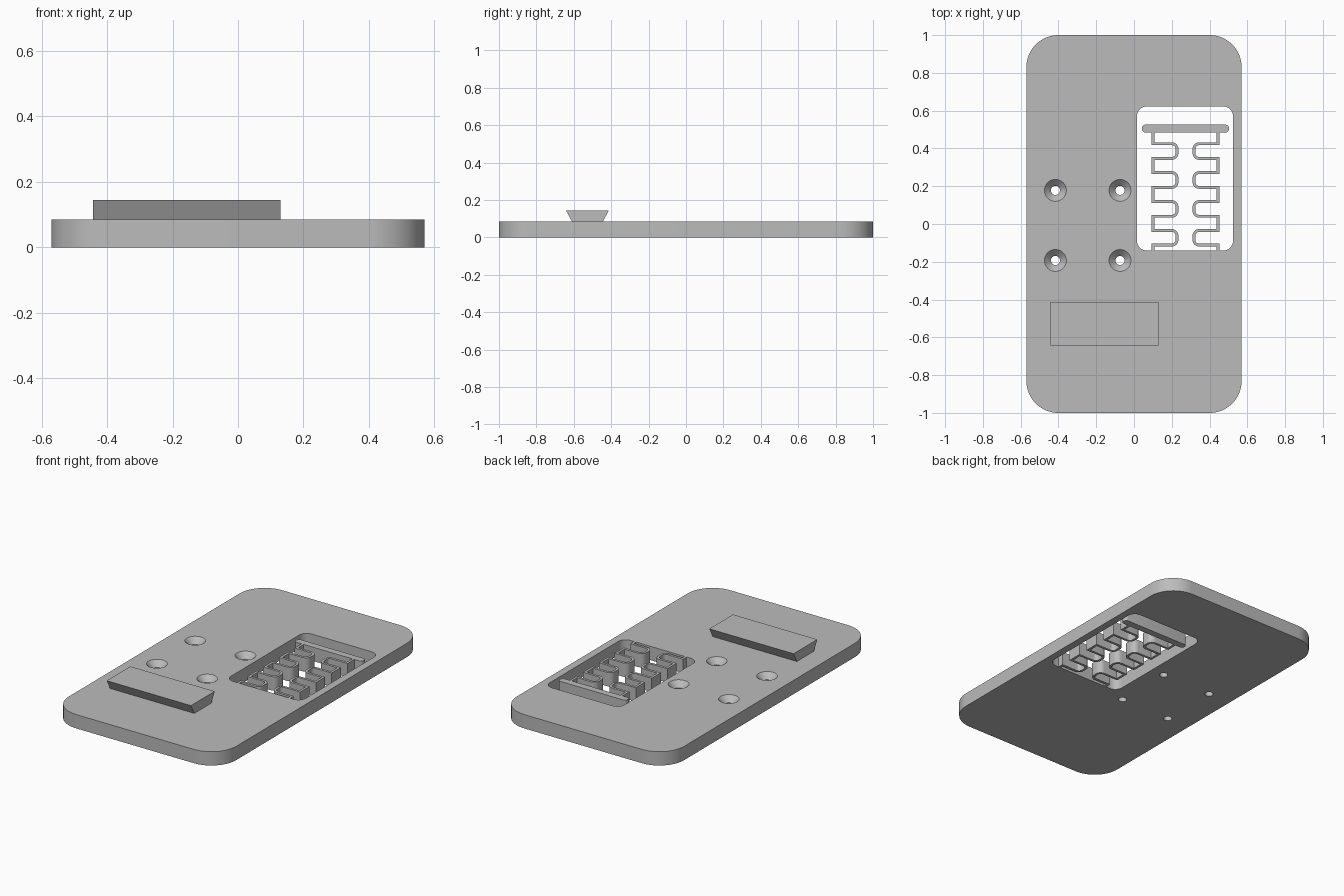
import bpy, bmesh, math
from mathutils import Vector

cube = bpy.data.objects.get("Cube")
if cube:
    bpy.data.objects.remove(cube, do_unlink=True)

THICK = 0.085      # plate thickness
WALL = 0.015       # spring strip thickness

grey = bpy.data.materials.new("plain grey")
grey.use_nodes = True
COLOUR = (0.5, 0.5, 0.5, 1)
grey.diffuse_color = COLOUR
grey.node_tree.nodes["Principled BSDF"].inputs["Base Color"].default_value = COLOUR


def loft(name, rings):
    """Closed solid through (outline, height) rings of equal point count."""
    bm = bmesh.new()
    loops = [[bm.verts.new((x, y, z)) for x, y in outline] for outline, z in rings]
    for low, high in zip(loops, loops[1:]):
        for i in range(len(low)):
            j = (i + 1) % len(low)
            bm.faces.new((low[i], low[j], high[j], high[i]))
    bm.faces.new(loops[0][::-1])
    bm.faces.new(loops[-1])
    bmesh.ops.recalc_face_normals(bm, faces=bm.faces)
    mesh = bpy.data.meshes.new(name)
    bm.to_mesh(mesh)
    bm.free()
    obj = bpy.data.objects.new(name, mesh)
    bpy.context.collection.objects.link(obj)
    mesh.materials.append(grey)
    return obj


def prism(name, outline, z0=0, z1=THICK):
    return loft(name, [(outline, z0), (outline, z1)])


def circle(cx, cy, r, n=48):
    return [(cx + r * math.cos(math.tau * i / n), cy + r * math.sin(math.tau * i / n))
            for i in range(n)]


def rectangle(x0, x1, y0, y1):
    return [(x0, y0), (x1, y0), (x1, y1), (x0, y1)]


def rounded_rectangle(x0, x1, y0, y1, r, n=12):
    centres = [(x1 - r, y1 - r), (x0 + r, y1 - r), (x0 + r, y0 + r), (x1 - r, y0 + r)]
    return [(cx + r * math.cos(math.pi / 2 * (q + i / n)),
             cy + r * math.sin(math.pi / 2 * (q + i / n)))
            for q, (cx, cy) in enumerate(centres) for i in range(n + 1)]


def fillet(path, n=8):
    """Round the corners of (x, y, radius) right-angled path points."""
    out = []
    for i, (x, y, r) in enumerate(path):
        p = Vector((x, y))
        if r == 0:
            out.append(p)
            continue
        a = (Vector(path[i - 1][:2]) - p).normalized()
        b = (Vector(path[i + 1][:2]) - p).normalized()
        for k in range(n + 1):
            t = math.pi / 2 * k / n
            out.append(p + r * (a * (1 - math.sin(t)) + b * (1 - math.cos(t))))
    return out


def strip(points, width):
    """Outline of a strip of constant width with mitred corners."""
    left, right = [], []
    for i, p in enumerate(points):
        d0 = (p - points[max(i - 1, 0)]).normalized()
        d1 = (points[min(i + 1, len(points) - 1)] - p).normalized()
        d0, d1 = (d0 if i else d1), (d1 if i < len(points) - 1 else d0)
        mid = (d0 + d1).normalized()
        side = Vector((-mid.y, mid.x)) * (width / 2 / mid.dot(d0))
        left.append(tuple(p + side))
        right.append(tuple(p - side))
    return left + right[::-1]


# Base plate with window and countersunk screw holes
plate = prism("base_plate", rounded_rectangle(-0.57, 0.57, -1, 1, 0.17, 16))
cutters = [prism("window_cutter", rounded_rectangle(0.016, 0.524, -0.14, 0.622, 0.05), -0.1, 0.2)]
for x in (-0.416, -0.074):
    for y in (-0.193, 0.178):
        cutters.append(loft("screw_hole_cutter", [
            (circle(x, y, 0.024), -0.05),
            (circle(x, y, 0.024), THICK - 0.034),
            (circle(x, y, 0.068), THICK + 0.01)]))
bpy.context.view_layer.objects.active = plate
for cutter in cutters:
    mod = plate.modifiers.new("cut", 'BOOLEAN')
    mod.operation = 'DIFFERENCE'
    mod.solver = 'EXACT'
    mod.object = cutter
    bpy.ops.object.modifier_apply(modifier=mod.name)
    bpy.data.objects.remove(cutter, do_unlink=True)

# Sliding bar carried by the springs
bar = prism("spring_bar", rounded_rectangle(0.042, 0.503, 0.484, 0.526, 0.019, 6))

# Pair of zigzag springs, mirrored about the window centre
springs = []
for side, name in ((-1, "right_spring"), (1, "left_spring")):
    outer, inner = 0.2725 + side * 0.172, 0.2725 + side * 0.045
    path = [(outer, 0.486, 0)]
    for i in range(4):
        y = 0.425 - 0.153 * i
        path += [(outer, y, 0), (inner, y, 0.028),
                 (inner, y - 0.078, 0.028), (outer, y - 0.078, 0)]
    path.append((outer, -0.142, 0))
    springs.append(prism(name, strip(fillet(path), WALL)))

# Dovetail rail, wider at the top
rail = loft("dovetail_rail", [
    (rectangle(-0.443, 0.13, -0.61, -0.444), THICK),
    (rectangle(-0.443, 0.13, -0.642, -0.412), 0.145)])

# Smooth curved walls, crisp edges
bpy.ops.object.select_all(action='DESELECT')
for obj in [plate, bar, rail] + springs:
    obj.select_set(True)
bpy.context.view_layer.objects.active = plate
bpy.ops.object.shade_smooth_by_angle(angle=math.radians(30))
